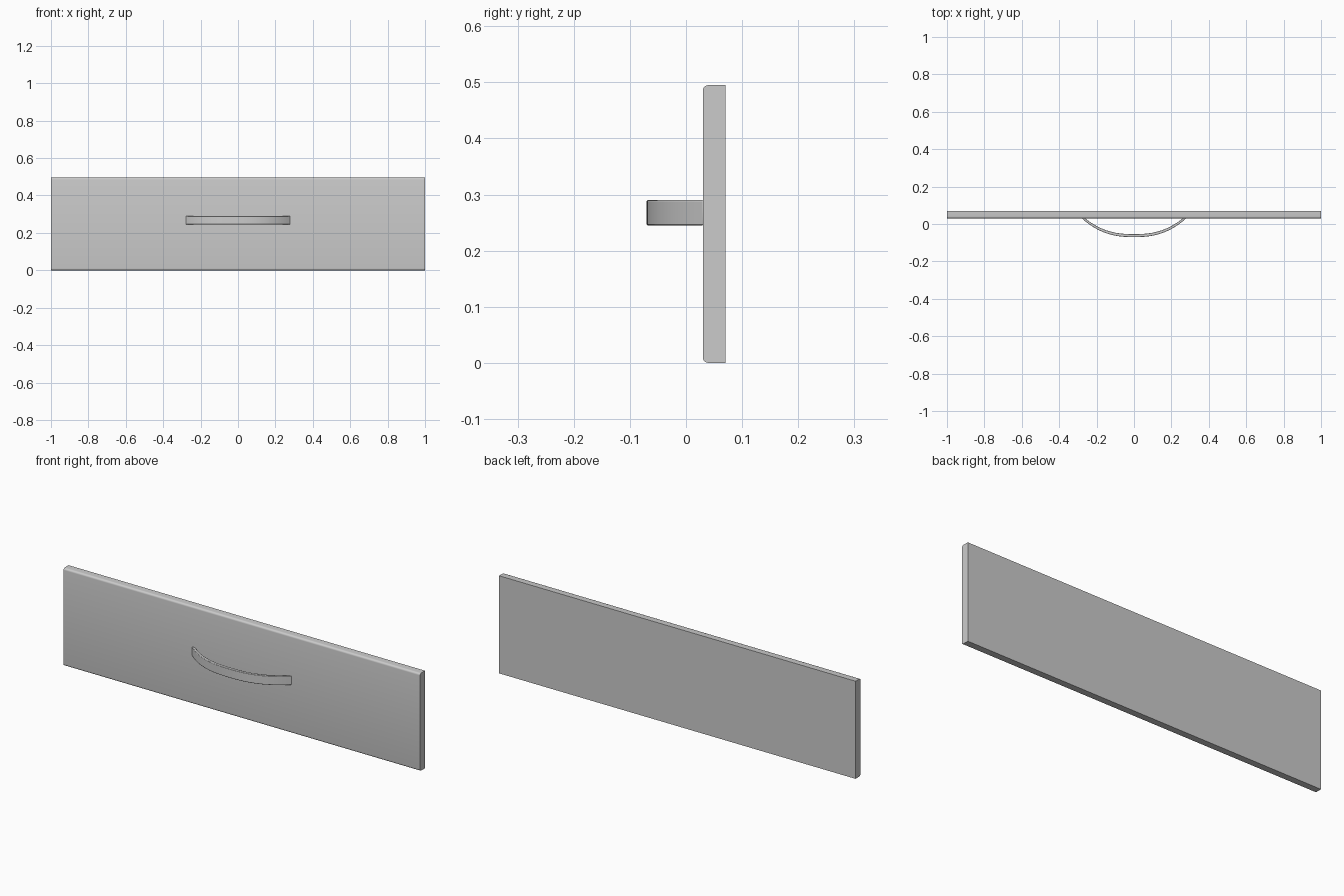
import bpy, bmesh, math

if "Cube" in bpy.data.objects:
    bpy.data.objects.remove(bpy.data.objects["Cube"])


def extrude(name, pts, place, a, b):
    """Solid from a closed 2D outline, swept from a to b by place(u, v, w)."""
    bm = bmesh.new()
    lo = [bm.verts.new(place(u, v, a)) for u, v in pts]
    hi = [bm.verts.new(place(u, v, b)) for u, v in pts]
    n = len(pts)
    bm.faces.new(lo)
    bm.faces.new(hi[::-1])
    for i in range(n):
        j = (i + 1) % n
        bm.faces.new((lo[i], hi[i], hi[j], lo[j]))
    bmesh.ops.recalc_face_normals(bm, faces=bm.faces)
    me = bpy.data.meshes.new(name)
    bm.to_mesh(me)
    bm.free()
    ob = bpy.data.objects.new(name, me)
    bpy.context.collection.objects.link(ob)
    bpy.context.view_layer.objects.active = ob
    ob.select_set(True)
    bpy.ops.object.shade_smooth_by_angle(angle=math.radians(35))
    ob.select_set(False)
    return ob


# Drawer front: slab with rounded top and bottom front edges
FRONT, BACK, TOP, R = 0.03, 0.07, 0.495, 0.01
arc = [math.radians(90 * i / 5) for i in range(6)]
lower = [(FRONT + R - R * math.sin(t), R - R * math.cos(t)) for t in arc]
upper = [(y, TOP - z) for y, z in reversed(lower)]
profile = [(BACK, 0)] + lower + upper + [(BACK, TOP)]
extrude("drawer_front", profile, lambda y, z, x: (x, y, z), -1, 1)


# Handle: bowed flat strip meeting the panel at both ends
def bow(half_width, depth, n=32):
    pts = []
    for i in range(n + 1):
        s = -1 + 2 * i / n
        pts.append((half_width * s, FRONT + 0.001 - depth * (1 - abs(s) ** 2.5)))
    return pts


outline = bow(0.28, 0.101) + bow(0.262, 0.085)[::-1]
handle = extrude("handle", outline, lambda x, y, z: (x, y, z), 0.245, 0.29)
bev = handle.modifiers.new("soft_edges", 'BEVEL')
bev.width = 0.002
bev.segments = 2
bev.limit_method = 'ANGLE'
bev.angle_limit = math.radians(50)
